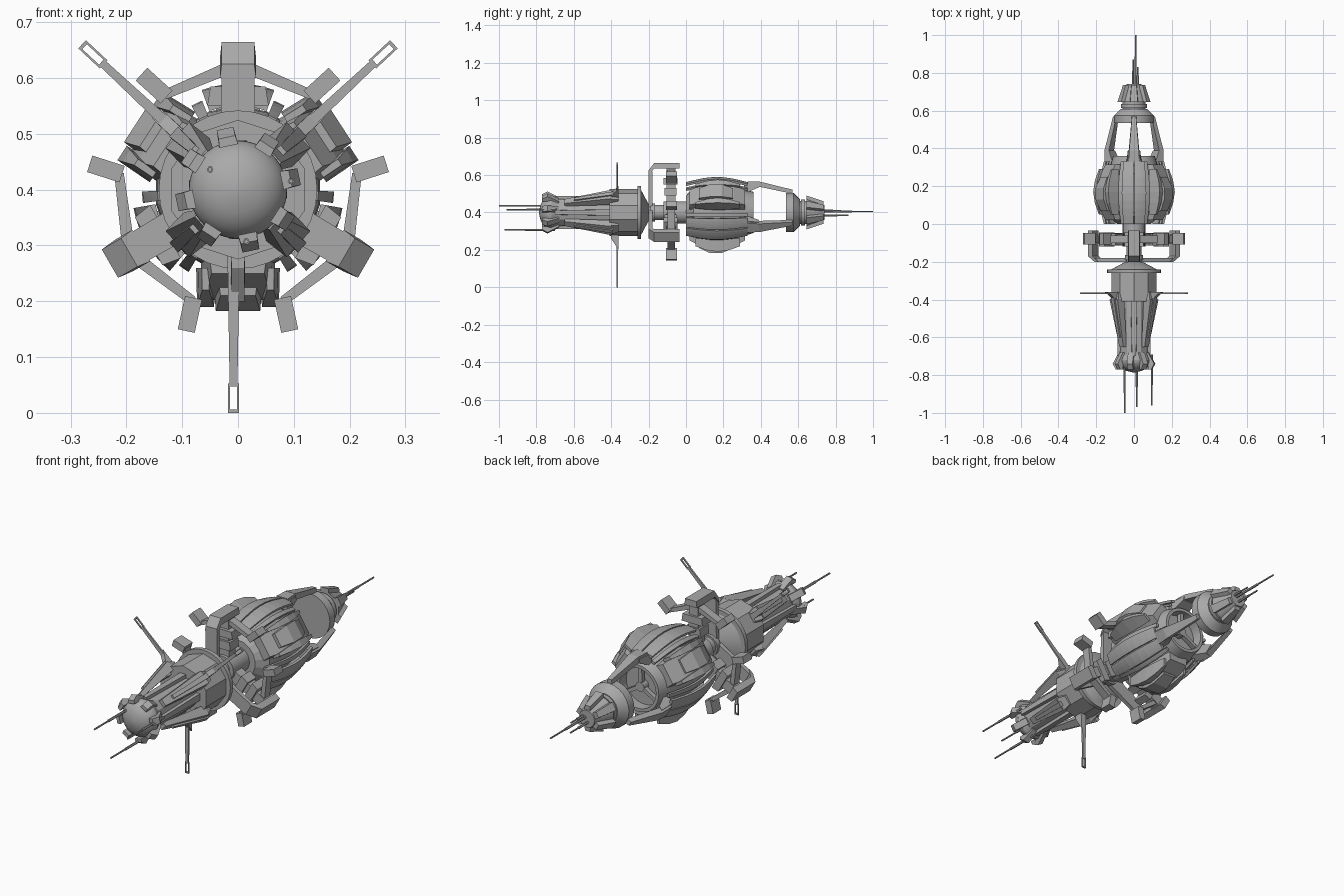
import bpy, bmesh
from math import sin, cos, sqrt, radians, pi
from mathutils import Vector

cube = bpy.data.objects.get("Cube")
if cube:
    bpy.data.objects.remove(cube)

AXIS_HEIGHT = .4
HOOK_ANGLES = (90, 210, 330)
POD_ANGLES = (33, 147, 270)
MAST_ANGLES = (43, 137, 270)
NACELLE_ANGLES = (42, 138, 222, 318)
BOTH_SIDES = (-1, 1)

hull_grey = bpy.data.materials.new("hull grey")
hull_grey.use_nodes = True
hull_grey.diffuse_color = (.4, .4, .4, 1)
shader = hull_grey.node_tree.nodes["Principled BSDF"]
shader.inputs["Base Color"].default_value = hull_grey.diffuse_color


def point(angle, along, radius, sideways=0):
    """Place a point by its angle about the long axis, radius and sideways offset."""
    c, s = cos(radians(angle)), sin(radians(angle))
    return Vector((radius * c + sideways * s, along,
                   AXIS_HEIGHT + radius * s - sideways * c))


def blend(value, fraction):
    """Read a plain value, or the mix of a (start, end) pair."""
    if isinstance(value, tuple):
        return value[0] + (value[1] - value[0]) * fraction
    return value


def skin(name, rings, smooth=False, closed=False):
    """Join equal-sized sections into one solid."""
    bm = bmesh.new()
    rows = [[bm.verts.new(p) for p in ring] for ring in rings]
    for a, b in zip(rows, rows[1:] + rows[:1]):
        if b is rows[0] and not closed:
            break
        for i in range(len(a)):
            bm.faces.new((a[i - 1], a[i], b[i], b[i - 1]))
    if not closed:
        bm.faces.new(rows[0])
        bm.faces.new(rows[-1])
    bmesh.ops.recalc_face_normals(bm, faces=bm.faces)
    mesh = bpy.data.meshes.new(name)
    bm.to_mesh(mesh)
    bm.free()
    mesh.materials.append(hull_grey)
    part = bpy.data.objects.new(name, mesh)
    bpy.context.collection.objects.link(part)
    if smooth:
        bpy.ops.object.select_all(action='DESELECT')
        part.select_set(True)
        bpy.context.view_layer.objects.active = part
        bpy.ops.object.shade_smooth_by_angle(angle=radians(35))


def drum(name, start, end, radius, sides=24, bulge=0, steps=1):
    """Round section along the axis; bulge swells its middle."""
    rings = []
    for i in range(steps + 1):
        f = i / steps
        r = blend(radius, f) + bulge * sin(pi * f)
        rings.append([point(90 + k * 360 / sides, blend((start, end), f), r)
                      for k in range(sides)])
    skin(name, rings, smooth=sides > 18)


def hoop(name, start, end, inner, outer, sides=32):
    """Open ring; the outer radius may differ at its two ends."""
    section = [(start, inner), (start, blend(outer, 0)),
               (end, blend(outer, 1)), (end, inner)]
    skin(name, [[point(k * 360 / sides, y, r) for y, r in section]
                for k in range(sides)], smooth=True, closed=True)


def block(name, angle, start, end, low, high, width, shift=0, bulge=0, steps=1):
    """Box along the axis, from radius low to high; pairs make it taper."""
    rings = []
    for i in range(steps + 1):
        f = i / steps
        y, lo = blend((start, end), f), blend(low, f)
        hi = blend(high, f) + bulge * sin(pi * f)
        half = blend(width, f) / 2 + bulge * sin(pi * f) / 3
        rings.append([point(angle, y, lo, shift - half), point(angle, y, lo, shift + half),
                      point(angle, y, hi, shift + half * .9),
                      point(angle, y, hi, shift - half * .9)])
    skin(name, rings)


def beam(name, angle, root, tip, width, start, end):
    """Bar across the axis between two (sideways, radius) points."""
    a, b = Vector(root), Vector(tip)
    across = (b - a).orthogonal().normalized() / 2
    outline = [a + across * blend(width, 0), b + across * blend(width, 1),
               b - across * blend(width, 1), a - across * blend(width, 0)]
    skin(name, [[point(angle, y, p.y, p.x) for p in outline] for y in (start, end)])


def shell(name, start_angle, end_angle, length, radius, rise, thickness, steps=8):
    """Arched plate that wraps part of the way around the hull."""
    arch = [(length * i / steps, radius + rise * sin(pi * i / steps))
            for i in range(steps + 1)]
    section = arch + [(y, r - thickness) for y, r in reversed(arch)]
    skin(name, [[point(blend((start_angle, end_angle), k / 4), y, r) for y, r in section]
                for k in range(5)])


def needle(name, x, z, root, tip):
    """Thin antenna with a thicker root half."""
    for end, size in ((blend((root, tip), .6), .006), (tip, .004)):
        skin(name, [[(x + size * cos(k * pi / 3), y, z + size * sin(k * pi / 3))
                     for k in range(6)] for y in (root, end)])


# Front dome, barrel and hub
DOME_RADIUS, DOME_DEPTH, DOME_STEPS = .088, .065, 9
dome_rings = []
for step in range(DOME_STEPS):
    f = step / DOME_STEPS
    dome_rings.append([point(k * 10, -.72 - DOME_DEPTH * f,
                             DOME_RADIUS * sqrt(1 - f * f)) for k in range(36)])
dome_rings.append([point(k * 10, -.72 - DOME_DEPTH, DOME_RADIUS / 9) for k in range(36)])
skin("front_dome", dome_rings, smooth=True)
drum("dome_seat", start=-.72, end=-.69, radius=(.088, .076))
drum("front_barrel", start=-.7, end=-.4, radius=.076, sides=12)
drum("front_hub", start=-.41, end=-.25, radius=.125, sides=10)
drum("hub_flange", start=-.26, end=-.24, radius=.142, sides=32)
drum("hub_cone", start=-.24, end=-.2, radius=(.12, .045), sides=32)
for k in range(8):
    angle = 12 + k * 45
    block("dome_flap", angle, start=-.77, end=-.74, low=.08, high=(.096, .112), width=.034)
    block("flap_root", angle, start=-.74, end=-.68, low=.07, high=(.112, .08), width=.034)

# Long tapered nacelles and ribs along the barrel
for angle in NACELLE_ANGLES:
    block("nacelle", angle, start=-.65, end=-.4, low=(.07, .1), high=(.09, .146),
          width=(.035, .07))
    block("nacelle_spine", angle, start=-.6, end=-.39, low=.09, high=(.11, .155),
          width=(.018, .026))
    block("nacelle_tail", angle, start=-.4, end=-.36, low=.1, high=(.14, .13),
          width=(.07, .05))
for k in range(4):
    block("barrel_rib", k * 90, start=-.7, end=-.4, low=.06, high=.088, width=(.024, .036))

# Radial masts with open frame tips
for angle in MAST_ANGLES:
    lean, length = (.008, .4) if angle == 270 else (0, .382)
    neck = length - .05
    mast_depth = dict(start=-.371, end=-.363)
    beam("mast", angle, (lean, .11), (lean, neck), width=(.022, .014), **mast_depth)
    block("mast_base", angle, start=-.4, end=-.36, low=.1, high=(.14, .2), width=.026)
    for side in BOTH_SIDES:
        edge = lean + side * .008
        beam("mast_prong", angle, (edge, neck), (edge, length), width=.004, **mast_depth)
    for height in (neck, length - .003):
        beam("mast_bar", angle, (lean - .01, height), (lean + .01, height), width=.006,
             **mast_depth)

# Neck
drum("neck", start=-.21, end=-.11, radius=.04)
drum("neck_sleeve", start=-.12, end=.01, radius=.06)
hoop("neck_collar", start=-.19, end=-.165, inner=.03, outer=.048)

# Docking ring: three hooks on spokes, each with two side arms
for angle in HOOK_ANGLES:
    block("hook_riser", angle, start=-.2, end=-.18, low=.03, high=.22, width=.065)
    block("hook_corner", angle, start=-.2, end=-.17, low=(.2, .235), high=(.225, .265),
          width=.065)
    block("hook_top", angle, start=-.17, end=-.035, low=.235, high=.265, width=.065)
    block("spoke", angle, start=-.105, end=-.055, low=.03, high=.24, width=.052)
    block("spoke_block", angle, start=-.12, end=-.045, low=.15, high=.185, width=.11)
    block("spoke_foot", angle, start=-.115, end=-.05, low=.09, high=.13, width=.08)
    for side in BOTH_SIDES:
        beam("side_arm", angle, (side * .02, .217), (side * .132, .17), width=(.022, .017),
             start=-.1, end=-.06)
        beam("arm_clamp", angle, (side * .128, .166), (side * .173, .207), width=.031,
             start=-.108, end=-.048)

# Rear hull and its spoked end ring
drum("hull_nose", start=0, end=.04, radius=(.09, .138), sides=18)
drum("rear_hull", start=.04, end=.31, radius=(.138, .125), sides=18, bulge=.018, steps=4)
hoop("rear_rim", start=.3, end=.36, inner=.095, outer=(.128, .11))
drum("rim_hub", start=.29, end=.345, radius=.022)

# Curved armour strips in pairs, each with a lower edge rib
for angle in HOOK_ANGLES:
    block("rim_spoke", angle, start=.32, end=.342, low=0, high=.1, width=.018)
    block("strip_mount", angle, start=.06, end=.27, low=.12, high=.165, width=.04)
    for side in BOTH_SIDES:
        shell("armour_strip", angle + side, angle + side * 20, length=.33, radius=.162,
              rise=.028, thickness=.012)
        shell("armour_rib", angle + side * 22, angle + side * 29, length=.33, radius=.144,
              rise=.028, thickness=.012)

# Cargo pods on the hull
for angle in POD_ANGLES:
    block("pod", angle, start=.02, end=.315, low=.11, high=.15, width=.105, bulge=.05, steps=5)
    block("pod_lid", angle, start=.07, end=.25, low=.16, high=.19, width=.07, bulge=.032,
          steps=3)
    for side in BOTH_SIDES:
        block("pod_rail", angle, start=.05, end=.29, low=.14, high=.18, width=.014,
              shift=side * .058, bulge=.03, steps=4)

# Open rear frame: tapered struts from hull to tail
for angle in HOOK_ANGLES:
    block("strut_root", angle, start=.31, end=.39, low=(.1, .135), high=.155,
          width=(.085, .065))
    block("strut_head", angle, start=.33, end=.39, low=.135, high=.165, width=(.064, .056))
    block("frame_strut", angle, start=.39, end=.57, low=(.138, .1), high=(.166, .122),
          width=(.056, .024))

# Tail collar, neck and flapped cap
drum("tail_collar", start=.535, end=.575, radius=.105)
drum("collar_cone", start=.575, end=.61, radius=(.105, .07))
drum("tail_neck", start=.6, end=.655, radius=.062)
hoop("tail_band", start=.615, end=.635, inner=.05, outer=.07)
drum("tail_cap", start=.645, end=.74, radius=(.074, .04))
for k in range(6):
    block("tail_flap", 30 + k * 60, start=.645, end=.735, low=(.065, .04), high=(.09, .06),
          width=(.044, .03))

# Needles at both ends
needle("front_needle", x=-.05, z=.436, root=-.74, tip=-1)
needle("front_needle", x=.095, z=.415, root=-.69, tip=-.96)
needle("front_needle", x=.015, z=.307, root=-.7, tip=-.97)
needle("rear_needle", x=.008, z=.405, root=.72, tip=1)
needle("rear_needle", x=-.005, z=.385, root=.72, tip=.87)
needle("rear_needle", x=.02, z=.41, root=.72, tip=.83)
